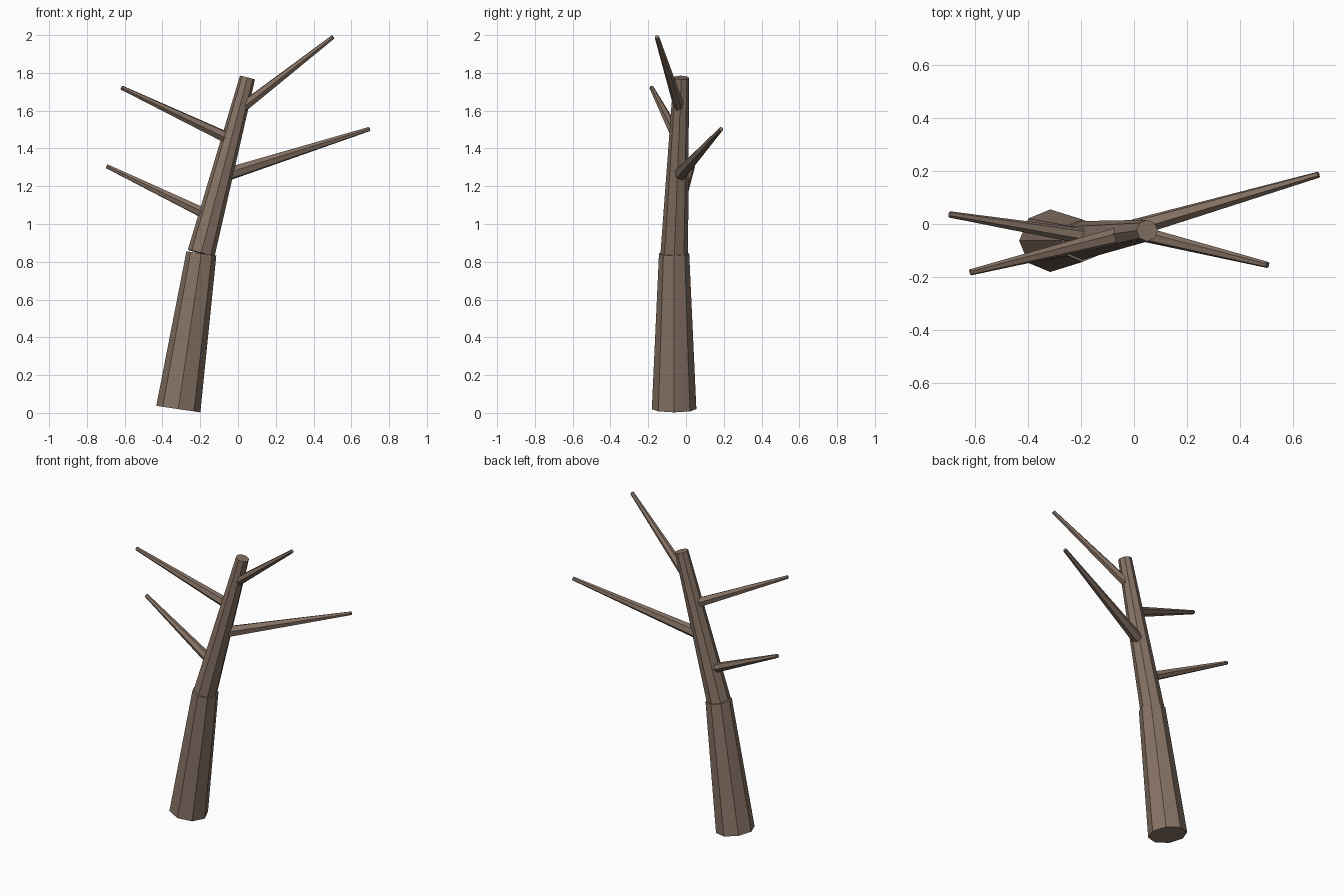
import bpy, bmesh
from mathutils import Vector, Matrix

if "Cube" in bpy.data.objects:
    bpy.data.objects.remove(bpy.data.objects["Cube"])

bark = bpy.data.materials.new("bark")
bark.diffuse_color = (0.24, 0.17, 0.13, 1)
bark.use_nodes = True
bark.node_tree.nodes["Principled BSDF"].inputs["Base Color"].default_value = bark.diffuse_color


def limb(name, start, end, r_start, r_end, sides):
    """Tapered, capped, flat-shaded cylinder between two points."""
    a, b = Vector(start), Vector(end)
    axis = b - a
    turn = Vector((0, 0, 1)).rotation_difference(axis).to_matrix().to_4x4()
    bm = bmesh.new()
    bmesh.ops.create_cone(bm, cap_ends=True, segments=sides,
                          radius1=r_start, radius2=r_end, depth=axis.length,
                          matrix=Matrix.Translation((a + b) / 2) @ turn)
    mesh = bpy.data.meshes.new(name)
    bm.to_mesh(mesh)
    bm.free()
    mesh.materials.append(bark)
    obj = bpy.data.objects.new(name, mesh)
    bpy.context.collection.objects.link(obj)


# Trunk in two leaning sections
limb("lower_trunk", (-0.316, -0.063, 0.02), (-0.194, -0.063, 0.844), 0.118, 0.08, 8)
limb("upper_trunk", (-0.195, -0.062, 0.845), (0.05, -0.025, 1.775), 0.073, 0.041, 8)

# Bare branches: start, tip, base radius
branches = {
    "low_left_branch": ((-0.18, -0.048, 1.057), (-0.695, 0.036, 1.306), 0.03),
    "low_right_branch": ((-0.05, -0.03, 1.265), (0.696, 0.186, 1.503), 0.036),
    "high_left_branch": ((-0.065, -0.045, 1.46), (-0.616, -0.182, 1.722), 0.032),
    "high_right_branch": ((0.03, -0.037, 1.622), (0.503, -0.154, 1.99), 0.029),
}
for name, (start, tip, radius) in branches.items():
    limb(name, start, tip, radius, 0.012, 6)
